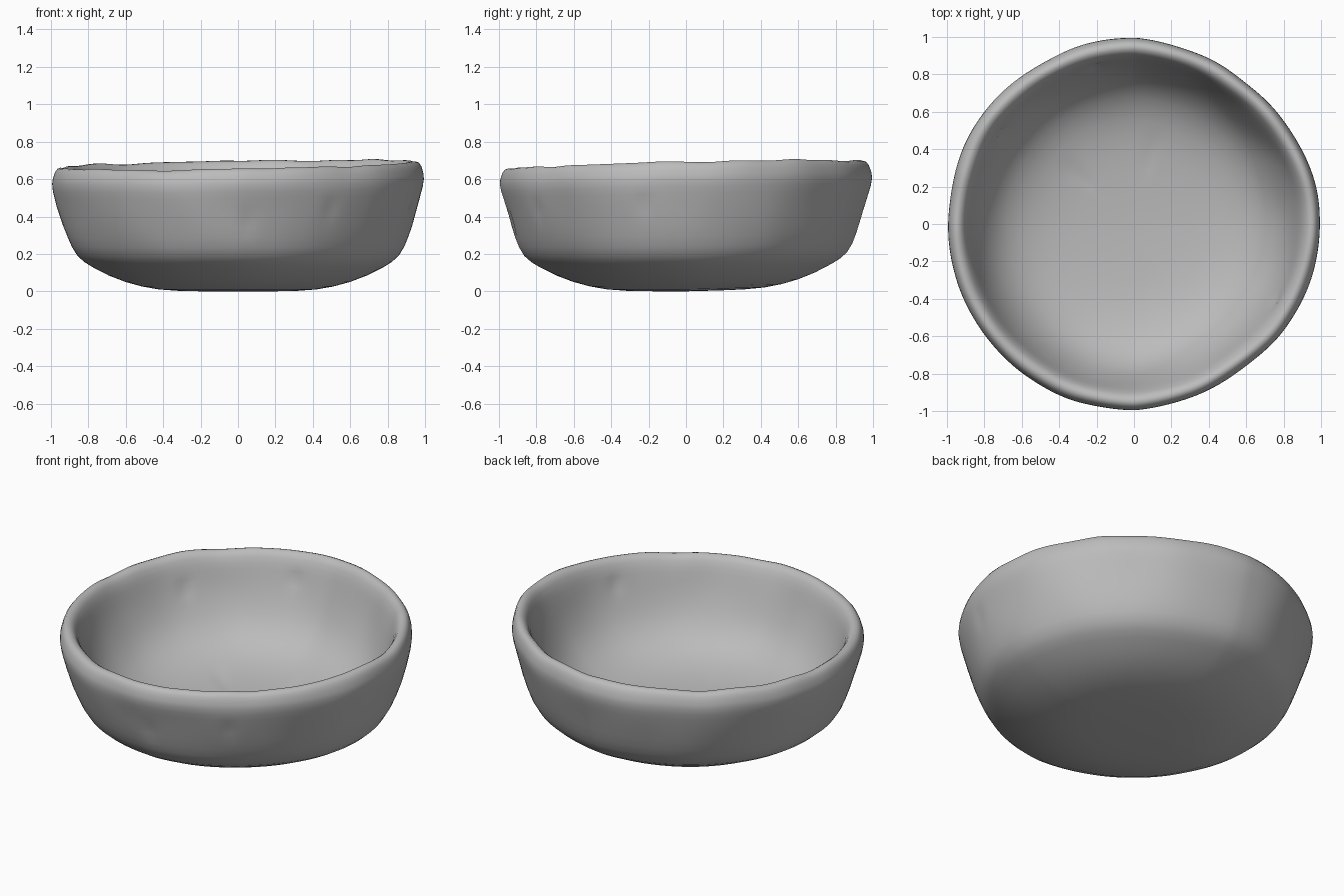
import bpy, bmesh, math
from mathutils import Vector, noise

cube = bpy.data.objects.get("Cube")
if cube:
    bpy.data.objects.remove(cube)

clay = bpy.data.materials.new("grey clay")
clay.use_nodes = True
GREY = (0.5, 0.5, 0.5, 1)
clay.diffuse_color = GREY
clay.node_tree.nodes["Principled BSDF"].inputs["Base Color"].default_value = GREY

# Section as (radius, height): underside, outer wall, rim, inner wall, floor
PROFILE = [(0.2, 0.0), (0.42, 0.01), (0.6, 0.05), (0.78, 0.13), (0.86, 0.19),
           (0.91, 0.29), (0.95, 0.41), (0.98, 0.51), (0.995, 0.585), (0.985, 0.635),
           (0.965, 0.67), (0.935, 0.675), (0.905, 0.645), (0.88, 0.58), (0.855, 0.5),
           (0.815, 0.4), (0.76, 0.305), (0.68, 0.225), (0.56, 0.165), (0.4, 0.13),
           (0.2, 0.115)]
# Finger pits: (centre, push direction)
PITS = [((0.08, 0.36, 0.12), (0, 0, -1)), ((-0.28, 0.25, 0.12), (0, 0, -1)),
        ((0.08, -0.34, 0.12), (0, 0, -1)), ((0.05, -0.93, 0.38), (0, 1, 0)),
        ((0.5, -0.8, 0.45), (-0.4, 0.9, 0)), ((0.96, -0.23, 0.46), (-1, 0, 0)),
        ((-0.2, 0.84, 0.54), (0, 1, 0)), ((-0.7, 0.49, 0.49), (-0.8, 0.6, 0)),
        ((0.76, -0.4, 0.54), (0.9, -0.4, 0))]
SIDES = 96


def hand_shape(p):
    """Tilt the rim and add the uneven, pinched surface."""
    q = p.copy()
    height = min(p.z / 0.68, 1)
    q.z += height ** 2 * (0.017 * p.x + 0.022 * p.y)
    q.z += 0.025 * (1 - height) * max(0, p.y)
    r = math.hypot(p.x, p.y)
    if r > 0.01:
        out = Vector((p.x / r, p.y / r, 0))
        flatten = 0.07 * max(0, out.x) * out.y ** 2
        wobble = 0.01 * noise.noise(p * 3.2 + Vector((4, 7, 2)))
        q += out * r * (wobble - flatten)
        q.z += 0.012 * noise.noise(out * 4) * height ** 3
    for centre, push in PITS:
        d = (p - Vector(centre)).length
        q += Vector(push) * 0.012 * math.exp(-(d / 0.04) ** 2)
    return q


# Revolve the section and close both centres
bm = bmesh.new()
rings = []
for r, z in PROFILE:
    rings.append([bm.verts.new((r * math.cos(a), r * math.sin(a), z))
                  for a in (math.tau * i / SIDES for i in range(SIDES))])
for low, high in zip(rings, rings[1:]):
    for i in range(SIDES):
        j = (i + 1) % SIDES
        bm.faces.new((low[i], low[j], high[j], high[i]))
for ring, z in ((rings[0], 0), (rings[-1], 0.11)):
    tip = bm.verts.new((0, 0, z))
    for i in range(SIDES):
        bm.faces.new((ring[i], ring[(i + 1) % SIDES], tip))
bmesh.ops.recalc_face_normals(bm, faces=bm.faces)
bmesh.ops.subdivide_edges(bm, edges=bm.edges, cuts=1, smooth=0.5, use_grid_fill=True)
for v in bm.verts:
    v.co = hand_shape(v.co)

# Stand it on the ground at the centre
lo = Vector([min(v.co[k] for v in bm.verts) for k in range(3)])
hi = Vector([max(v.co[k] for v in bm.verts) for k in range(3)])
base = Vector(((lo.x + hi.x) / 2, (lo.y + hi.y) / 2, lo.z))
bmesh.ops.translate(bm, verts=bm.verts, vec=-base)

mesh = bpy.data.meshes.new("bowl")
bm.to_mesh(mesh)
bm.free()
mesh.materials.append(clay)
bowl = bpy.data.objects.new("bowl", mesh)
bpy.context.collection.objects.link(bowl)
bpy.context.view_layer.objects.active = bowl
bowl.select_set(True)
bpy.ops.object.shade_smooth()
